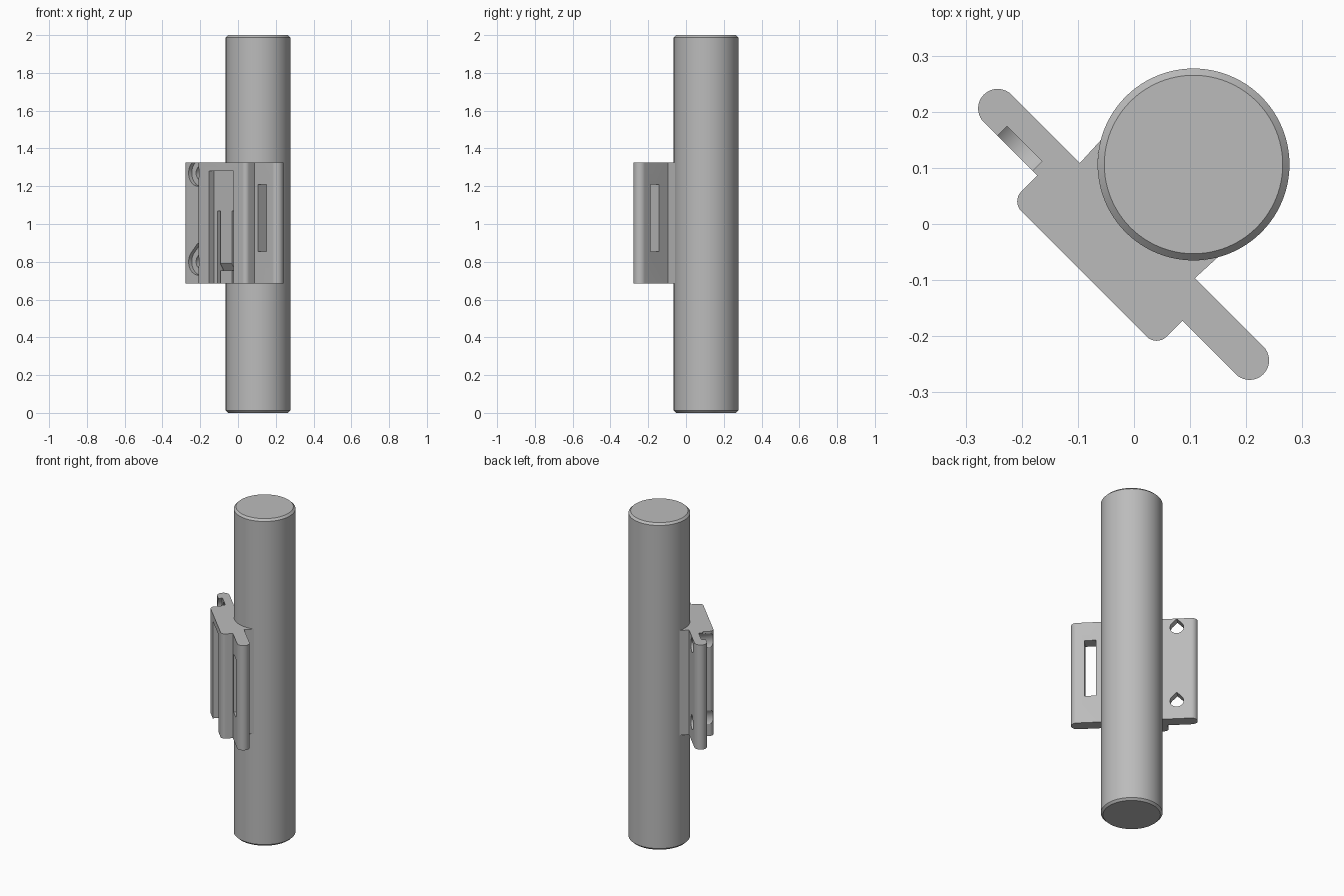
import bpy, bmesh, math
from mathutils import Matrix

if "Cube" in bpy.data.objects:
    bpy.data.objects.remove(bpy.data.objects["Cube"])

TURN = Matrix.Rotation(math.radians(-45), 4, 'Z')   # bracket faces the front-left corner
POLE_R, POLE_V = 0.171, 0.15
Z0, Z1 = 0.685, 1.325

grey = bpy.data.materials.new("grey")
grey.diffuse_color = (0.5, 0.5, 0.5, 1)
grey.use_nodes = True
grey.node_tree.nodes["Principled BSDF"].inputs["Base Color"].default_value = grey.diffuse_color


def finish(name, bm):
    bmesh.ops.recalc_face_normals(bm, faces=bm.faces)
    me = bpy.data.meshes.new(name)
    bm.to_mesh(me)
    bm.free()
    me.materials.append(grey)
    ob = bpy.data.objects.new(name, me)
    bpy.context.collection.objects.link(ob)
    return ob


def prism(name, pts, a, b, place):
    """Extrude a 2D outline from a to b; place maps (p, q, depth) to a point."""
    bm = bmesh.new()
    lo = [bm.verts.new(place(p, q, a)) for p, q in pts]
    hi = [bm.verts.new(place(p, q, b)) for p, q in pts]
    bm.faces.new(lo)
    bm.faces.new(hi)
    n = len(pts)
    for i in range(n):
        j = (i + 1) % n
        bm.faces.new((lo[i], lo[j], hi[j], hi[i]))
    return finish(name, bm)


def up(p, q, d):        # outline in plan, extruded in height
    return (p, q, d)


def through(p, q, d):   # outline on the front face, extruded in depth
    return (p, d, q)


def side(p, q, d):      # outline in side section, extruded across
    return (d, p, q)


def arc(cx, cy, r, a0, a1, n):
    return [(cx + r * math.cos(math.radians(a0 + (a1 - a0) * i / n)),
             cy + r * math.sin(math.radians(a0 + (a1 - a0) * i / n))) for i in range(n + 1)]


def rect(p0, p1, q0, q1):
    return [(p0, q0), (p1, q0), (p1, q1), (p0, q1)]


def teardrop(cx, cz, r):
    return arc(cx, cz, r, 135, 405, 30) + [(cx, cz + r * math.sqrt(2))]


def smooth(ob):
    bpy.ops.object.select_all(action='DESELECT')
    ob.select_set(True)
    bpy.context.view_layer.objects.active = ob
    bpy.ops.object.shade_smooth_by_angle(angle=math.radians(30))


# Pole: straight rod with chamfered ends
bm = bmesh.new()
rings = []
for r, z in ((0.159, 0), (POLE_R, 0.012), (POLE_R, 1.988), (0.159, 2)):
    rings.append([bm.verts.new((x, POLE_V + y, z)) for x, y in arc(0, 0, r, 0, 360, 96)[:-1]])
for lo, hi in zip(rings, rings[1:]):
    for i in range(96):
        j = (i + 1) % 96
        bm.faces.new((lo[i], lo[j], hi[j], hi[i]))
bm.faces.new(rings[0])
bm.faces.new(rings[-1])
pole = finish("pole", bm)

# Bracket: one half of the plan outline, mirrored, closed by the saddle arc
half = [(0.158 + x, -0.101 + y) for x, y in arc(0, 0, 0.025, -90, 0, 8)]
half += [(0.183, -0.061)]
half += arc(0.3175, -0.0262, 0.0348, -90, 90, 20)
half += [(0.145, 0.0086)]
reach = math.degrees(math.asin(0.1475 / POLE_R))
saddle = arc(0, POLE_V, POLE_R, -90 + reach, -90 - reach, 32)
outline = half + saddle + [(-x, y) for x, y in reversed(half)]
bracket = prism("bracket", outline, Z0, Z1, up)

# Cutters for the bracket
cutters = [
    prism("wing_slot_cutter", rect(0.21, 0.276, 0.855, 1.21), -0.1, 0.05, through),
    prism("front_recess_cutter", rect(-0.091, 0.091, 0.6, 1.28), -0.2, -0.089, through),
    # angled catch notch in the tongue
    prism("catch_notch_cutter", [(-0.1, 0.755), (-0.064, 0.755), (-0.089, 0.79), (-0.1, 0.79)],
          -0.05, 0.05, side),
]
# gaps on both sides of the tongue
for s in (-1, 1):
    cutters.append(prism("tongue_gap_cutter", rect(s * 0.043, s * 0.064, 0.6, 1.07),
                         -0.12, -0.05, through))
# screw holes with counterbores
for z in (0.80, 1.27):
    cutters.append(prism("counterbore_cutter", teardrop(-0.239, z, 0.07), -0.2, -0.037, through))
    cutters.append(prism("screw_hole_cutter", teardrop(-0.239, z, 0.038), -0.15, 0.05, through))

for c in cutters:
    mod = bracket.modifiers.new("cut", 'BOOLEAN')
    mod.operation = 'DIFFERENCE'
    mod.solver = 'EXACT'
    mod.object = c
    bpy.context.view_layer.objects.active = bracket
    bpy.ops.object.modifier_apply(modifier=mod.name)
    bpy.data.objects.remove(c)

for ob in (pole, bracket):
    ob.data.transform(TURN)
    smooth(ob)
